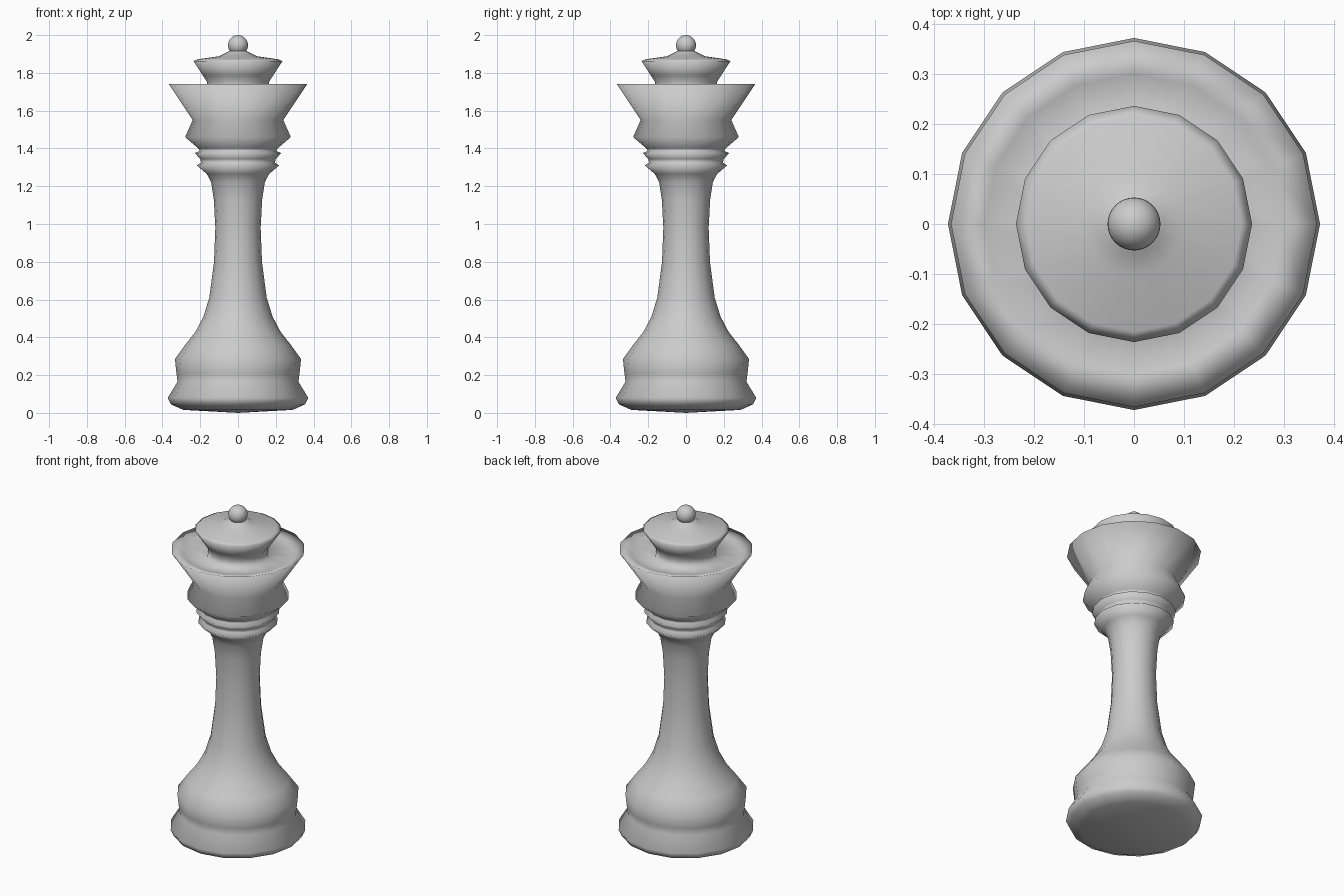
import bpy, bmesh, math

if "Cube" in bpy.data.objects:
    bpy.data.objects.remove(bpy.data.objects["Cube"])

SIDES = 16


def lathe(name, profile):
    """Spin a (radius, height) profile around z into a smooth surface."""
    bm = bmesh.new()
    rings = []
    for r, z in profile:
        if r == 0:
            rings.append([bm.verts.new((0, 0, z))] * SIDES)
        else:
            rings.append([bm.verts.new((r * math.cos(math.tau * i / SIDES),
                                        r * math.sin(math.tau * i / SIDES), z))
                          for i in range(SIDES)])
    for a, b in zip(rings, rings[1:]):
        for i in range(SIDES):
            j = (i + 1) % SIDES
            bm.faces.new(list(dict.fromkeys((a[i], a[j], b[j], b[i]))))
    for f in bm.faces:
        f.smooth = True
    bmesh.ops.recalc_face_normals(bm, faces=bm.faces)
    mesh = bpy.data.meshes.new(name)
    bm.to_mesh(mesh)
    bm.free()
    obj = bpy.data.objects.new(name, mesh)
    bpy.context.collection.objects.link(obj)
    return obj


# Turned body: base, stem, collars, flared crown and cap in one surface
lathe("turned_body", [
    # base
    (0, 0), (0.29, 0.016), (0.355, 0.045), (0.372, 0.08), (0.32, 0.165),
    (0.326, 0.21), (0.334, 0.285), (0.28, 0.36),
    # stem
    (0.225, 0.43), (0.183, 0.51), (0.152, 0.61), (0.127, 0.8), (0.12, 0.98),
    (0.128, 1.13), (0.142, 1.22), (0.165, 1.265),
    # collars
    (0.218, 1.31), (0.195, 1.325), (0.2, 1.345), (0.229, 1.375),
    (0.203, 1.387), (0.21, 1.4),
    # flared crown with dished top
    (0.28, 1.46), (0.24, 1.55), (0.366, 1.74), (0.30, 1.72), (0.17, 1.70),
    # upper tier and cap
    (0.163, 1.75), (0.185, 1.785), (0.236, 1.862), (0.215, 1.872),
    (0.10, 1.888), (0.06, 1.908), (0.03, 1.925), (0, 1.93),
])

# Ball finial
bpy.ops.mesh.primitive_uv_sphere_add(segments=32, ring_count=16, radius=0.053,
                                     location=(0, 0, 1.947))
bpy.context.object.name = "ball_finial"
bpy.ops.object.shade_smooth()
